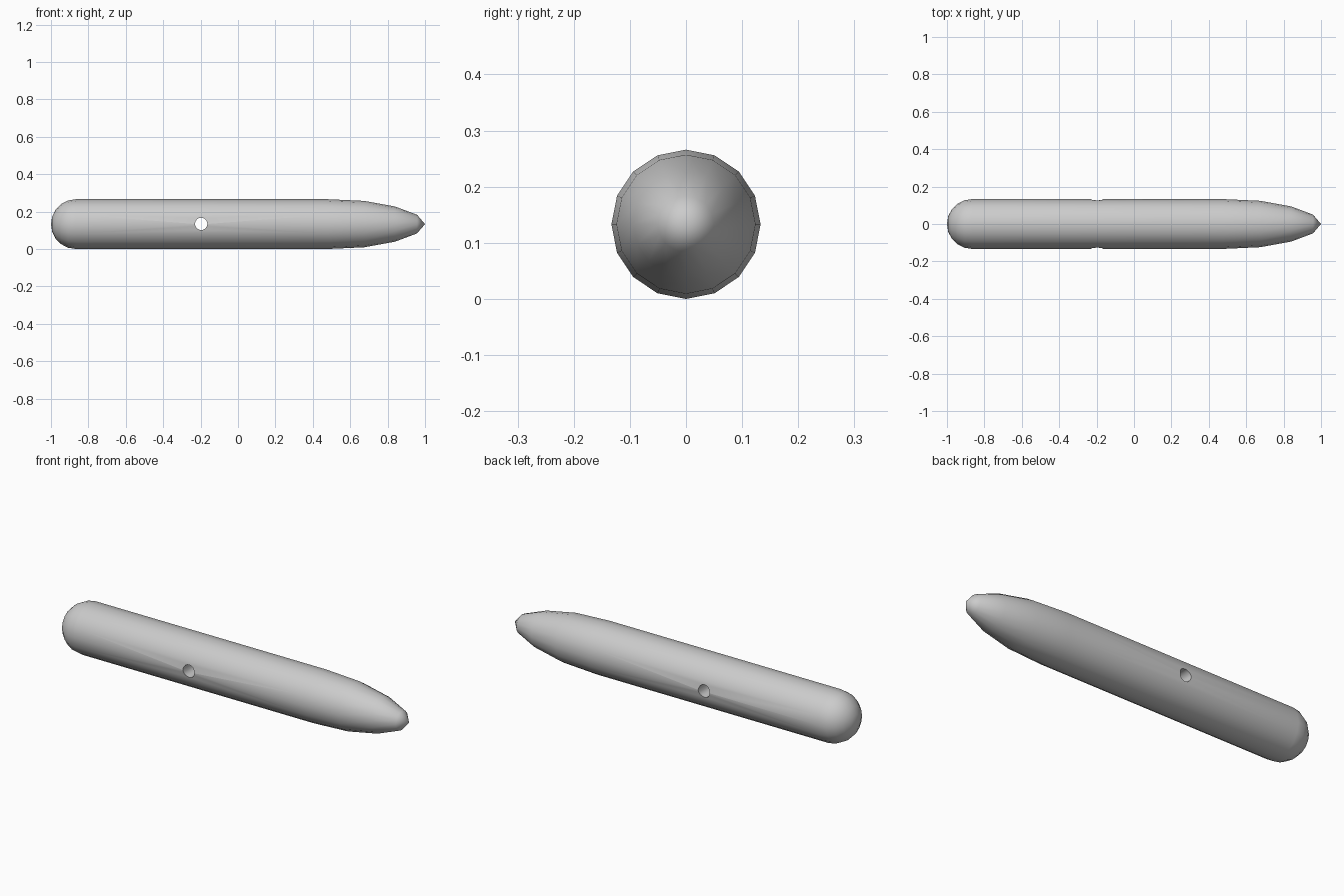
import bpy, bmesh, math
from mathutils import Matrix

if "Cube" in bpy.data.objects:
    bpy.data.objects.remove(bpy.data.objects["Cube"])

R, ZC, SIDES = 0.133, 0.133, 16

# Profile along x: rounded tail, straight barrel, tapered nose
tail = [(-1 + R - R * math.cos(a), R * math.sin(a))
        for a in (math.radians(18 * i) for i in range(1, 6))]
nose = [(0.48, R), (0.675, 0.124), (0.84, 0.094), (0.957, 0.05)]
rings_def = tail + nose

# Body of revolution
bm = bmesh.new()
rings = []
for x, r in rings_def:
    rings.append([bm.verts.new((x, r * math.sin(2 * math.pi * k / SIDES),
                                ZC + r * math.cos(2 * math.pi * k / SIDES)))
                  for k in range(SIDES)])
tail_tip = bm.verts.new((-1, 0, ZC))
nose_tip = bm.verts.new((1, 0, ZC))
for k in range(SIDES):
    n = (k + 1) % SIDES
    for a, b in zip(rings, rings[1:]):
        bm.faces.new((a[k], b[k], b[n], a[n]))
    bm.faces.new((tail_tip, rings[0][k], rings[0][n]))
    bm.faces.new((nose_tip, rings[-1][n], rings[-1][k]))
bmesh.ops.recalc_face_normals(bm, faces=bm.faces[:])
mesh = bpy.data.meshes.new("toggle_body")
bm.to_mesh(mesh)
bm.free()
body = bpy.data.objects.new("toggle_body", mesh)
bpy.context.collection.objects.link(body)

# Cross hole through the barrel
bpy.ops.mesh.primitive_cylinder_add(vertices=16, radius=0.033, depth=0.6,
                                    location=(-0.197, 0, ZC + 0.001),
                                    rotation=(math.pi / 2, 0, 0))
cutter = bpy.context.object
cutter.name = "hole_cutter"
cutter.hide_render = True
mod = body.modifiers.new("cross_hole", 'BOOLEAN')
mod.operation = 'DIFFERENCE'
mod.solver = 'EXACT'
mod.object = cutter

# Apply the cut, drop the cutter, then smooth the skin
bpy.ops.object.select_all(action='DESELECT')
body.select_set(True)
bpy.context.view_layer.objects.active = body
bpy.ops.object.modifier_apply(modifier=mod.name)
bpy.data.objects.remove(cutter)
bpy.ops.object.shade_smooth_by_angle(angle=math.radians(50))
